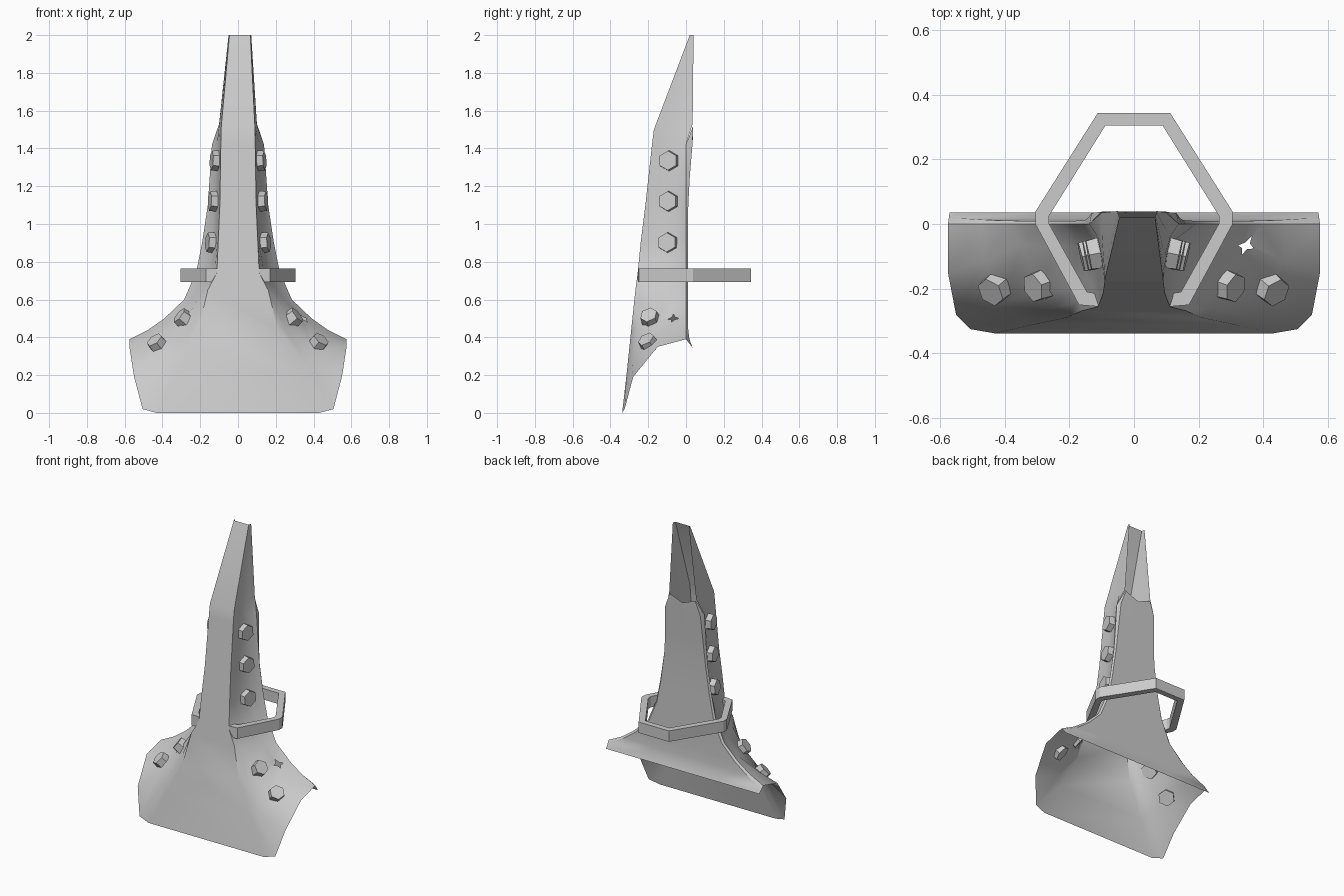
import bpy, bmesh
from mathutils import Vector
from mathutils.bvhtree import BVHTree

cube = bpy.data.objects.get("Cube")
if cube:
    bpy.data.objects.remove(cube)

steel = bpy.data.materials.new("light_grey_steel")
steel.use_nodes = True
GREY = (0.6, 0.6, 0.6, 1)
steel.diffuse_color = GREY
steel.node_tree.nodes["Principled BSDF"].inputs["Base Color"].default_value = GREY


def finish(bm, name, angle=0.6):
    mesh = bpy.data.meshes.new(name)
    bm.to_mesh(mesh)
    bm.free()
    mesh.materials.append(steel)
    obj = bpy.data.objects.new(name, mesh)
    bpy.context.collection.objects.link(obj)
    bpy.ops.object.select_all(action='DESELECT')
    obj.select_set(True)
    bpy.context.view_layer.objects.active = obj
    bpy.ops.object.shade_smooth_by_angle(angle=angle)
    return obj


def grid(bm, rows):
    verts = [[bm.verts.new(p) for p in row] for row in rows]
    for a, b in zip(verts, verts[1:]):
        for i in range(len(a) - 1):
            bm.faces.new((a[i], b[i], b[i + 1], a[i + 1]))
    return verts


# Shell: each row runs from the front crease round to the back edge
half = [
    [(.055, .02, 2), (.057, .027, 2), (.06, .035, 2), (.06, .04, 2)],
    [(.09, -.17, 1.5), (.095, -.1, 1.5), (.1, -.02, 1.52), (.1, .035, 1.53)],
    [(.091, -.18, 1.42), (.1, -.1, 1.42), (.112, -.04, 1.42), (.138, 0, 1.42)],
    [(.096, -.215, 1.1), (.108, -.13, 1.1), (.125, -.05, 1.1), (.16, 0, 1.1)],
    [(.105, -.24, .9), (.117, -.14, .9), (.14, -.05, .9), (.19, 0, .9)],
    [(.112, -.256, .74), (.14, -.17, .74), (.175, -.07, .74), (.22, 0, .75)],
    [(.16, -.268, .65), (.2, -.2, .62), (.245, -.07, .6), (.285, 0, .6)],
    [(.21, -.29, .44), (.29, -.21, .48), (.345, -.065, .5), (.39, 0, .5)],
    [(.32, -.313, .22), (.41, -.245, .33), (.46, -.115, .41), (.475, 0, .44)],
    [(.43, -.338, 0), (.55, -.28, .19), (.575, -.15, .35), (.575, 0, .39)],
]
right_rows = []
for row in half:
    pts = [Vector(p) for p in row]
    pts.insert(1, pts[0].lerp(pts[1], .4))
    right_rows.append(pts)
right_rows[-1][1] = Vector((.505, -.325, .02))

bm = bmesh.new()
full = []
for k, row in enumerate(right_rows):
    mirrored = [Vector((-p.x, p.y, p.z)) for p in reversed(row)]
    line = mirrored + row
    if k == 0:
        line = [p + Vector((.01, 0, 0)) for p in line]
    full.append(line)
verts = grid(bm, full)
bmesh.ops.recalc_face_normals(bm, faces=bm.faces)
bm.normal_update()
if verts[3][5].normal.y > 0:
    bmesh.ops.reverse_faces(bm, faces=bm.faces)
bm.normal_update()
surface = BVHTree.FromBMesh(bm)
# Empty bolt hole in the left wing
hole = bmesh.ops.bevel(bm, geom=[verts[7][8]], offset=.034, segments=2,
                       profile=.5, affect='VERTICES')
bmesh.ops.delete(bm, geom=hole["faces"], context='FACES')
finish(bm, "front_shell")

# Back plate with a thin rim and flared bottom lip: height, half width, depth
back = [(1.52, .1, .038), (1.42, .138, .034), (1.25, .148, .02), (1.1, .16, .012),
        (.9, .19, .01), (.75, .22, .01), (.6, .285, .01), (.5, .39, .01),
        (.44, .475, .012), (.39, .575, .018), (.345, .57, .035)]
bm = bmesh.new()
rows = []
for z, w, y in back:
    rim = y if z in (1.52, .345) else 0
    rows.append([(w * f, rim if abs(f) == 1 else y, z - (.04 * (1 - abs(f)) if z > 1.5 else 0))
                 for f in (-1, -.95, -.5, 0, .5, .95, 1)])
grid(bm, rows)
bm.normal_update()
if sum(f.normal.y for f in bm.faces) < 0:
    bmesh.ops.reverse_faces(bm, faces=bm.faces)
finish(bm, "back_plate")

# Angular strap band open at the front
outer = [(.11, -.255), (.17, -.25), (.305, 0), (.305, .038), (.112, .343)]
inner = [(.11, -.215), (.145, -.21), (.262, .0), (.262, .026), (.088, .305)]
bm = bmesh.new()
sections = []
for (ox, oy), (ix, iy) in zip(outer, inner):
    sections.append([(ox, oy, .692), (ox, oy, .765), (ix, iy, .765), (ix, iy, .692), (ox, oy, .692)])
sections += [[(-x, y, z) for x, y, z in s] for s in reversed(sections)]
ends = grid(bm, sections)
for end in (ends[0], ends[-1]):
    bm.faces.new(end[:4])
bmesh.ops.remove_doubles(bm, verts=bm.verts, dist=1e-5)
bmesh.ops.recalc_face_normals(bm, faces=bm.faces)
finish(bm, "strap_band", .3)


# Hexagonal bolt heads seated on the shell
def bolt(name, point, radius):
    spot, normal, _, _ = surface.find_nearest(Vector(point))
    bm = bmesh.new()
    bmesh.ops.create_cone(bm, cap_ends=True, segments=6, radius1=radius,
                          radius2=radius * .9, depth=.055)
    obj = finish(bm, name, .4)
    obj.rotation_mode = 'QUATERNION'
    obj.rotation_quaternion = normal.to_track_quat('Z', 'Y')
    obj.location = spot + normal * .008


for side, s in (("left", 1), ("right", -1)):
    for i, z in enumerate((.9, 1.12, 1.335)):
        bolt(f"{side}_shaft_bolt_{i + 1}", (s * .12, -.092, z), .057)
    bolt(f"{side}_wing_bolt_inner", (s * .29, -.19, .5), .052)
    bolt(f"{side}_wing_bolt_outer", (s * .43, -.205, .375), .052)
